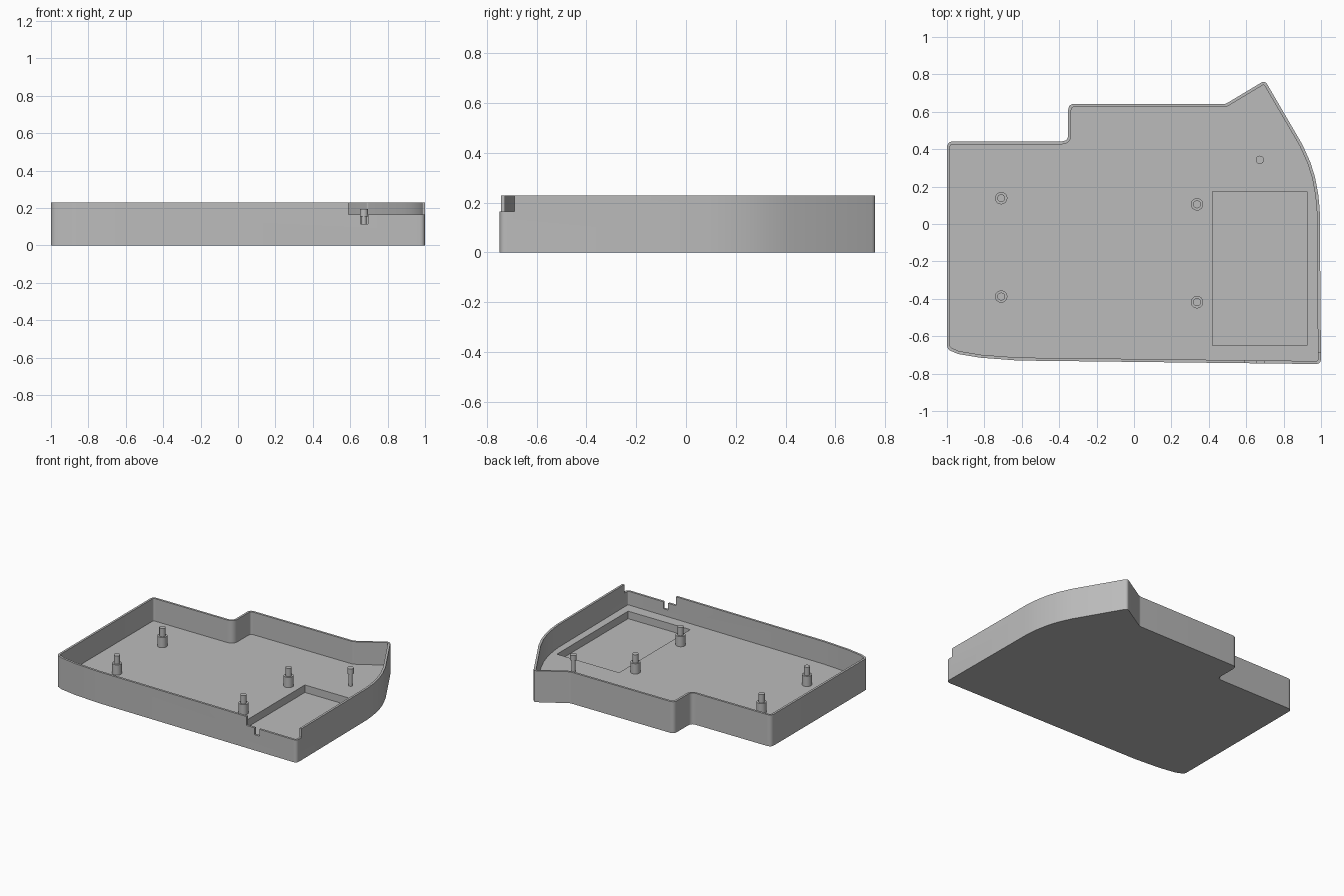
import bpy, bmesh, math
from mathutils import Vector

if "Cube" in bpy.data.objects:
    bpy.data.objects.remove(bpy.data.objects["Cube"])

HEIGHT, FLOOR, WALL = 0.23, 0.065, 0.016

grey = bpy.data.materials.new("plain grey")
grey.use_nodes = True
grey.diffuse_color = (0.5, 0.5, 0.5, 1)
grey.node_tree.nodes["Principled BSDF"].inputs["Base Color"].default_value = (0.5, 0.5, 0.5, 1)


def rounded(corners, steps=5):
    """Round each (x, y, radius) corner with a short curve."""
    out = []
    for i, (x, y, r) in enumerate(corners):
        p = Vector((x, y))
        if r == 0:
            out.append(p)
            continue
        a = p + (Vector(corners[i - 1][:2]) - p).normalized() * r
        b = p + (Vector(corners[(i + 1) % len(corners)][:2]) - p).normalized() * r
        for k in range(steps + 1):
            t = k / steps
            out.append(a * (1 - t) ** 2 + p * 2 * t * (1 - t) + b * t * t)
    return out


def inset(points, d):
    """Offset a counter-clockwise outline inwards."""
    out = []
    for i, p in enumerate(points):
        e1 = (p - points[i - 1]).normalized()
        e2 = (points[(i + 1) % len(points)] - p).normalized()
        n1, n2 = Vector((-e1.y, e1.x)), Vector((-e2.y, e2.x))
        out.append(p + (n1 + n2) * d / (1 + n1.dot(n2)))
    return out


def prism(name, points, z0, z1):
    bm = bmesh.new()
    face = bm.faces.new([bm.verts.new((p[0], p[1], z0)) for p in points])
    top = bmesh.ops.extrude_face_region(bm, geom=[face])["geom"]
    bmesh.ops.translate(bm, vec=(0, 0, z1 - z0),
                        verts=[v for v in top if isinstance(v, bmesh.types.BMVert)])
    bmesh.ops.recalc_face_normals(bm, faces=bm.faces)
    return finish(name, bm)


def finish(name, bm):
    mesh = bpy.data.meshes.new(name)
    bm.to_mesh(mesh)
    bm.free()
    mesh.materials.append(grey)
    ob = bpy.data.objects.new(name, mesh)
    bpy.context.collection.objects.link(ob)
    return ob


def box(name, x0, x1, y0, y1, z0, z1):
    return prism(name, [(x0, y0), (x1, y0), (x1, y1), (x0, y1)], z0, z1)


def activate(ob):
    bpy.ops.object.select_all(action="DESELECT")
    ob.select_set(True)
    bpy.context.view_layer.objects.active = ob


def cut(ob, cutter):
    cutter.hide_render = True
    mod = ob.modifiers.new("cut", "BOOLEAN")
    mod.operation, mod.solver, mod.object = "DIFFERENCE", "EXACT", cutter
    activate(ob)
    bpy.ops.object.modifier_apply(modifier=mod.name)
    bpy.data.objects.remove(cutter)


def lathe(name, x, y, profile, sides=24):
    """Stand a turned post at (x, y) from (radius, height) steps."""
    bm = bmesh.new()
    rings = [[bm.verts.new((x + r * math.cos(k * math.tau / sides),
                            y + r * math.sin(k * math.tau / sides), z))
              for k in range(sides)] for r, z in profile]
    for low, high in zip(rings, rings[1:]):
        for k in range(sides):
            j = (k + 1) % sides
            bm.faces.new((low[k], low[j], high[j], high[k]))
    bm.faces.new(rings[0][::-1])
    bm.faces.new(rings[-1])
    ob = finish(name, bm)
    activate(ob)
    bpy.ops.object.shade_smooth_by_angle(angle=math.radians(30))


# Tray shell with a hollow inside
outline = rounded([
    (-1, -0.67, 0.025), (-0.94, -0.695, 0), (-0.82, -0.715, 0), (-0.62, -0.73, 0),
    (1, -0.749, 0.03), (0.993, 0.08, 0), (0.985, 0.16, 0), (0.968, 0.25, 0),
    (0.943, 0.33, 0), (0.9, 0.425, 0), (0.7, 0.768, 0.025), (0.49, 0.642, 0.01),
    (-0.352, 0.642, 0.035), (-0.352, 0.442, 0.035), (-1, 0.442, 0.035)])
tray = prism("tray", outline, 0, HEIGHT)
cut(tray, prism("hollow", inset(outline, WALL), FLOOR, HEIGHT + 0.1))

# Recess in the floor, corner opening and cable slot
cut(tray, box("recess", 0.42, 0.925, -0.65, 0.175, 0.01, 0.12))
cut(tray, box("corner_opening", 0.59, 1.1, -0.8, -0.69, 0.165, 0.4))
cut(tray, box("cable_slot", 0.655, 0.695, -0.8, -0.72, 0.115, 0.3))
activate(tray)
bpy.ops.object.shade_smooth_by_angle(angle=math.radians(30))

# Stepped mounting posts
for i, (x, y) in enumerate([(-0.71, 0.138), (-0.71, -0.388), (0.337, 0.105), (0.337, -0.418)]):
    lathe(f"mounting_post_{i + 1}", x, y,
          [(0.033, FLOOR - 0.01), (0.033, 0.14), (0.021, 0.14), (0.021, 0.2)])

# Slim post with a wider head
lathe("slim_post", 0.673, 0.343,
      [(0.014, FLOOR - 0.01), (0.014, 0.155), (0.022, 0.155), (0.022, 0.195)])
